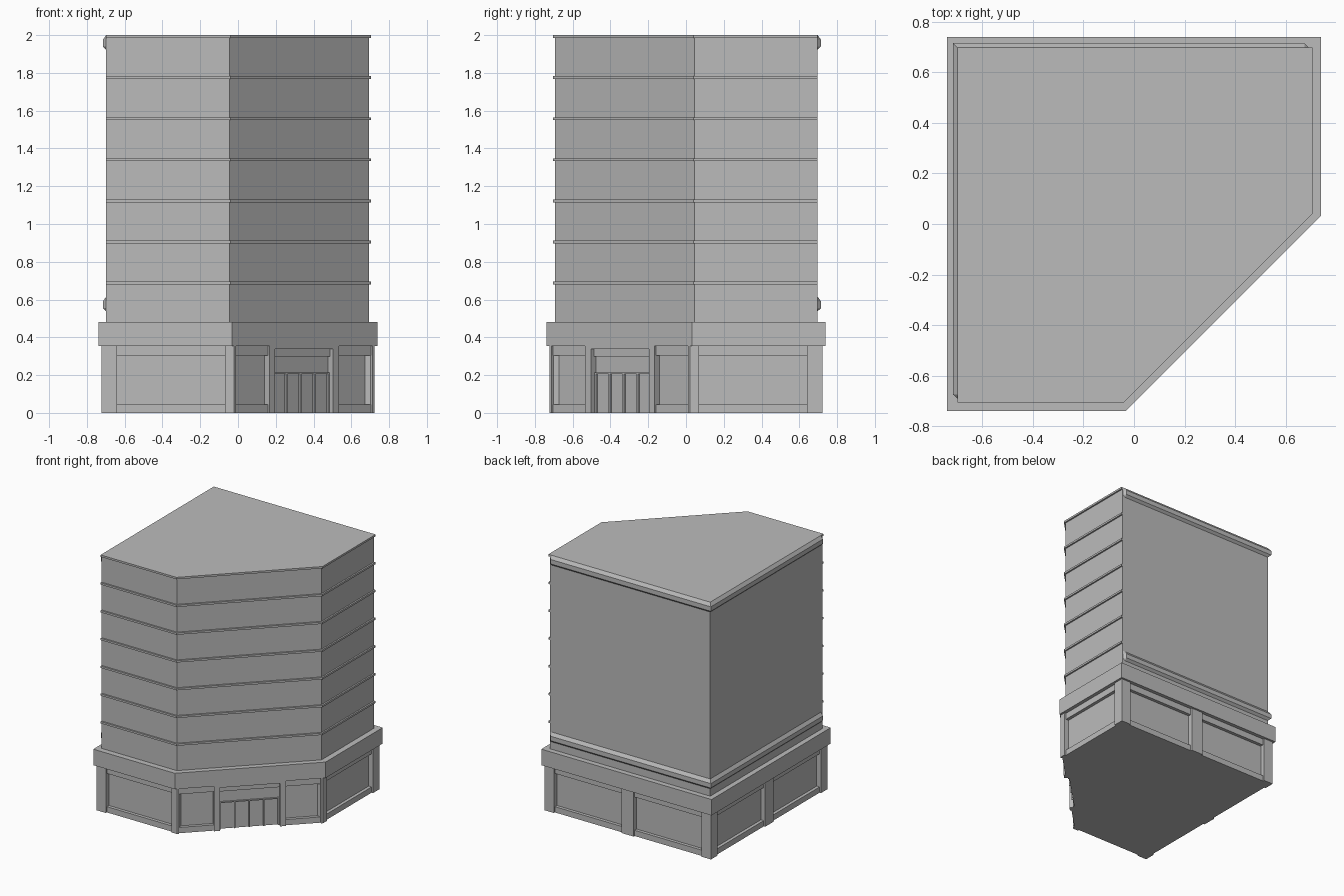
import bpy
import bmesh
from mathutils import Vector

cube = bpy.data.objects.get("Cube")
if cube:
    bpy.data.objects.remove(cube, do_unlink=True)

# Single plain colour
grey = bpy.data.materials.new("concrete_grey")
grey.use_nodes = True
grey.diffuse_color = (0.5, 0.5, 0.5, 1)
grey.node_tree.nodes["Principled BSDF"].inputs["Base Color"].default_value = (0.5, 0.5, 0.5, 1)


def finish(name, bm):
    bmesh.ops.recalc_face_normals(bm, faces=bm.faces)
    mesh = bpy.data.meshes.new(name)
    bm.to_mesh(mesh)
    bm.free()
    mesh.materials.append(grey)
    obj = bpy.data.objects.new(name, mesh)
    bpy.context.collection.objects.link(obj)
    return obj


def loft(bm, layers):
    """Closed solid through a stack of (height, outline) layers."""
    rings = [[bm.verts.new((x, y, z)) for x, y in outline] for z, outline in layers]
    count = len(rings[0])
    for low, high in zip(rings, rings[1:]):
        for i in range(count):
            j = (i + 1) % count
            bm.faces.new((low[i], low[j], high[j], high[i]))
    bm.faces.new(rings[0][::-1])
    bm.faces.new(rings[-1])


def plan(left, near, right, far, diag):
    """Square footprint with one corner cut along x - y = diag."""
    return [(left, near), (near + diag, near), (right, right - diag), (right, far), (left, far)]


def prism(name, outline, z0, z1):
    bm = bmesh.new()
    loft(bm, [(z0, outline), (z1, outline)])
    return finish(name, bm)


# Main masses
W = 0.722
wall_plan = plan(-W, -W, W, W, 0.70)
prism("ground_floor_core", plan(-0.685, -0.685, 0.685, 0.685, 0.648), 0, 0.40)
prism("fascia_band", plan(-0.738, -0.738, 0.738, 0.738, 0.707), 0.355, 0.48)
prism("tower", plan(-0.698, -0.693, 0.693, 0.697, 0.648), 0.45, 2.0)

# Floor ledges on the three street sides
ledge_plan = plan(-0.698, -0.705, 0.705, 0.697, 0.665)
bm = bmesh.new()
for i in range(7):
    top = 2.0 - i * 0.2175
    loft(bm, [(top - 0.015, ledge_plan), (top, ledge_plan)])
finish("floor_ledges", bm)


# Bevelled mouldings wrapping the left and back sides
def moulding(name, top):
    def outline(out):
        return [(-0.698, -0.69), (-0.698 - out, -0.673), (-0.698 - out, 0.697 + out),
                (0.673, 0.697 + out), (0.69, 0.697)]
    bm = bmesh.new()
    loft(bm, [(top - 0.077, outline(0)), (top - 0.06, outline(0.018)),
              (top - 0.025, outline(0.018)), (top, outline(0))])
    finish(name, bm)


moulding("roof_moulding", 2.0)
moulding("lower_moulding", 0.615)


# Boxes placed on a wall: t along it from its middle, n outward, z up
def wall_box(bm, wall, t0, t1, z0, z1, n0, n1):
    a = Vector(wall_plan[wall])
    b = Vector(wall_plan[(wall + 1) % len(wall_plan)])
    mid, along = (a + b) / 2, (b - a).normalized()
    out = Vector((along.y, -along.x))
    pts = [mid + along * t + out * n for t, n in ((t0, n0), (t1, n0), (t1, n1), (t0, n1))]
    outline = [(p.x, p.y) for p in pts]
    loft(bm, [(z0, outline), (z1, outline)])


def half_length(wall):
    return (Vector(wall_plan[(wall + 1) % 5]) - Vector(wall_plan[wall])).length / 2


BACK = -0.05
FRONT, CUT, RIGHT, REAR, LEFT = range(5)


def facade(name, wall, panels):
    """Full-depth piers between panels, with set-back sill and header in each panel."""
    bm = bmesh.new()
    edges = [-half_length(wall)] + [t for p in panels for t in p] + [half_length(wall)]
    for t0, t1 in zip(edges[::2], edges[1::2]):
        wall_box(bm, wall, t0, t1, 0, 0.36, BACK, 0)
    for t0, t1 in panels:
        wall_box(bm, wall, t0, t1, 0, 0.045, BACK, -0.012)
        wall_box(bm, wall, t0, t1, 0.305, 0.36, BACK, -0.012)
    finish(name, bm)


h = half_length(FRONT)
facade("front_facade", FRONT, [(-h + 0.082, h - 0.047)])
facade("right_facade", RIGHT, [(-h + 0.047, h - 0.082)])
for name, wall in (("back_facade", REAR), ("left_facade", LEFT)):
    facade(name, wall, [(-0.64, -0.052), (0.052, 0.64)])

# Entrance side: slim corner piers, two panels and door jambs
DOOR = 0.217
bm = bmesh.new()
c = half_length(CUT)
for s in (-1, 1):
    wall_box(bm, CUT, *sorted((s * (c - 0.015), s * c)), 0, 0.36, BACK, 0)
    wall_box(bm, CUT, *sorted((s * DOOR, s * 0.26)), 0, 0.36, BACK, 0)
    panel = sorted((s * 0.26, s * (c - 0.015)))
    wall_box(bm, CUT, *panel, 0, 0.045, BACK, -0.012)
    wall_box(bm, CUT, *panel, 0.305, 0.36, BACK, -0.012)
wall_box(bm, CUT, -DOOR, DOOR, 0.338, 0.36, BACK, 0)
finish("entrance_facade", bm)

# Entrance frame: head, transom and mullions
bm = bmesh.new()
wall_box(bm, CUT, -DOOR, DOOR, 0.298, 0.34, BACK, -0.022)
wall_box(bm, CUT, -DOOR, DOOR, 0.205, 0.213, BACK, -0.026)
for i in range(5):
    t = (i - 2) * 0.105
    wall_box(bm, CUT, t - 0.005, t + 0.005, 0, 0.208, BACK, -0.026)
finish("entrance_frame", bm)
